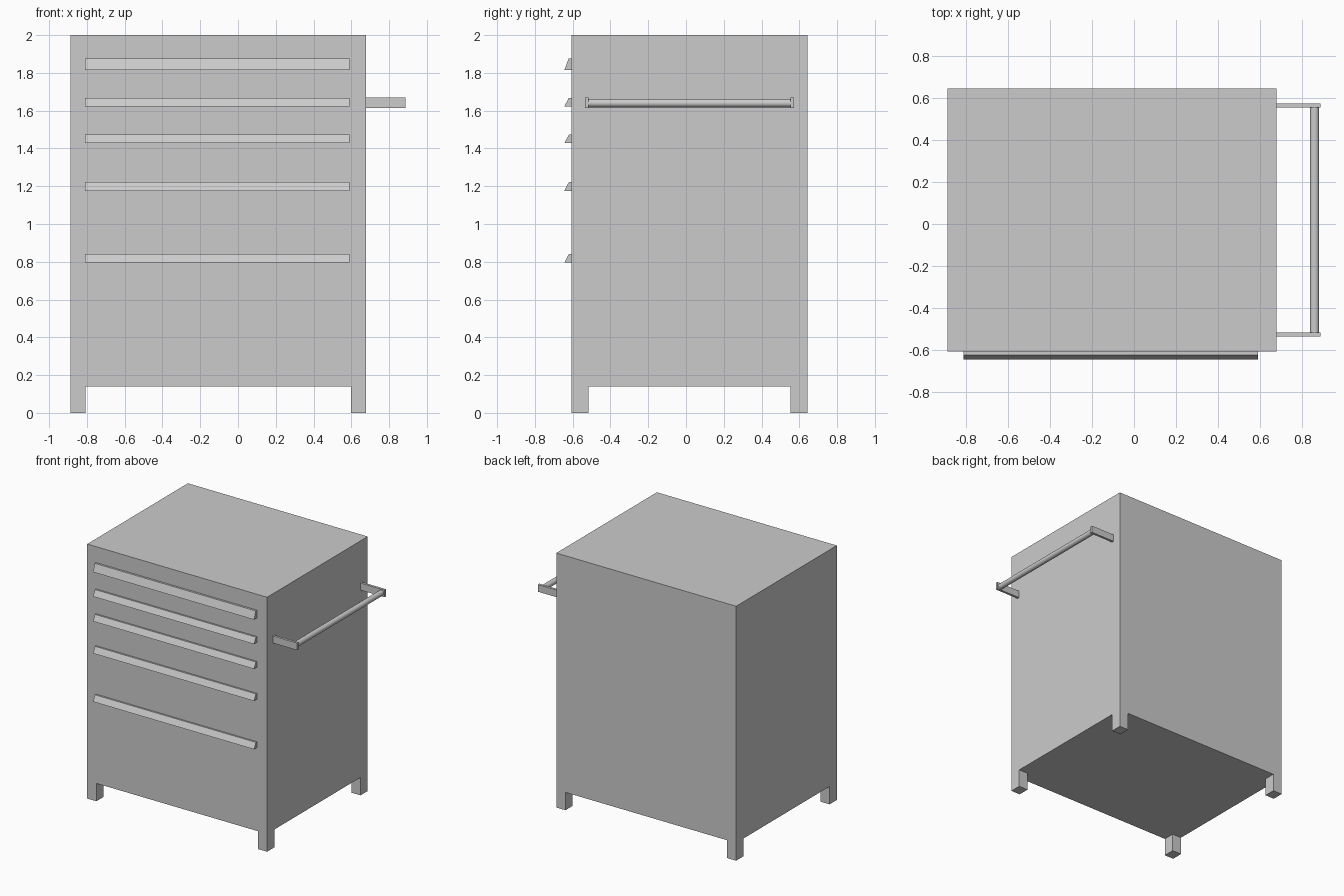
import bpy, bmesh, math

if "Cube" in bpy.data.objects:
    bpy.data.objects.remove(bpy.data.objects["Cube"])

X0, X1 = -0.887, 0.677      # cabinet sides
Y0, Y1 = -0.606, 0.644      # cabinet front and back
BASE, TOP = 0.14, 2.0
LEG_X, LEG_Y = 0.08, 0.09


def finish(name, bm):
    bmesh.ops.recalc_face_normals(bm, faces=bm.faces)
    me = bpy.data.meshes.new(name)
    bm.to_mesh(me)
    bm.free()
    ob = bpy.data.objects.new(name, me)
    bpy.context.collection.objects.link(ob)
    return ob


def box(name, x0, x1, y0, y1, z0, z1):
    bm = bmesh.new()
    bmesh.ops.create_cube(bm, size=1)
    for v in bm.verts:
        v.co = (x1 if v.co.x > 0 else x0,
                y1 if v.co.y > 0 else y0,
                z1 if v.co.z > 0 else z0)
    return finish(name, bm)


def drawer_pull(name, z0, z1, top_y):
    # sloped profile in the yz plane, extruded along x
    bm = bmesh.new()
    profile = [(Y0, z0), (-0.644, z0), (top_y, z1), (Y0, z1)]
    face = bm.faces.new([bm.verts.new((-0.81, y, z)) for y, z in profile])
    ext = bmesh.ops.extrude_face_region(bm, geom=[face])
    moved = [g for g in ext["geom"] if isinstance(g, bmesh.types.BMVert)]
    bmesh.ops.translate(bm, verts=moved, vec=(1.40, 0, 0))
    # close the starting end if the extrusion consumed it
    bmesh.ops.holes_fill(bm, edges=bm.edges)
    return finish(name, bm)


# Cabinet: one shell, with the four legs extruded down from its bottom corners
bm = bmesh.new()
xs = [X0, X0 + LEG_X, X1 - LEG_X, X1]
ys = [Y0, Y0 + LEG_Y, Y1 - LEG_Y, Y1]
bmesh.ops.create_cube(bm, size=1)
for v in bm.verts:
    v.co = (X1 if v.co.x > 0 else X0, Y1 if v.co.y > 0 else Y0,
            TOP if v.co.z > 0 else BASE)
for cuts, axis in ((xs[1:3], 0), (ys[1:3], 1)):
    for c in cuts:
        co, no = [0, 0, 0], [0, 0, 0]
        co[axis], no[axis] = c, 1
        bmesh.ops.bisect_plane(bm, geom=bm.verts[:] + bm.edges[:] + bm.faces[:],
                               plane_co=co, plane_no=no)
corners = []
for f in bm.faces:
    c = f.calc_center_median()
    if (abs(c.z - BASE) < 1e-4 and not xs[1] < c.x < xs[2]
            and not ys[1] < c.y < ys[2]):
        corners.append(f)
ext = bmesh.ops.extrude_face_region(bm, geom=corners)
bmesh.ops.delete(bm, geom=[f for f in corners if f.is_valid], context='FACES_ONLY')
bmesh.ops.translate(bm, vec=(0, 0, -BASE),
                    verts=[g for g in ext["geom"] if isinstance(g, bmesh.types.BMVert)])
finish("cabinet", bm)

# Drawer pulls, top to bottom
pulls = [(1.815, 1.875, -0.622), (1.623, 1.668, -0.62), (1.428, 1.473, -0.62),
         (1.176, 1.222, -0.62), (0.796, 0.841, -0.62)]
for i, (z0, z1, ty) in enumerate(pulls, 1):
    drawer_pull(f"drawer_pull_{i}", z0, z1, ty)

# Side push handle: two brackets and a round bar
box("handle_bracket_front", X1, 0.887, -0.535, -0.516, 1.613, 1.669)
box("handle_bracket_back", X1, 0.887, 0.554, 0.573, 1.613, 1.669)
bpy.ops.mesh.primitive_cylinder_add(vertices=24, radius=0.022, depth=1.07,
                                    location=(0.858, 0.019, 1.64),
                                    rotation=(math.pi / 2, 0, 0))
bar = bpy.context.object
bar.name = "handle_bar"
bpy.ops.object.shade_smooth_by_angle(angle=math.radians(40))
